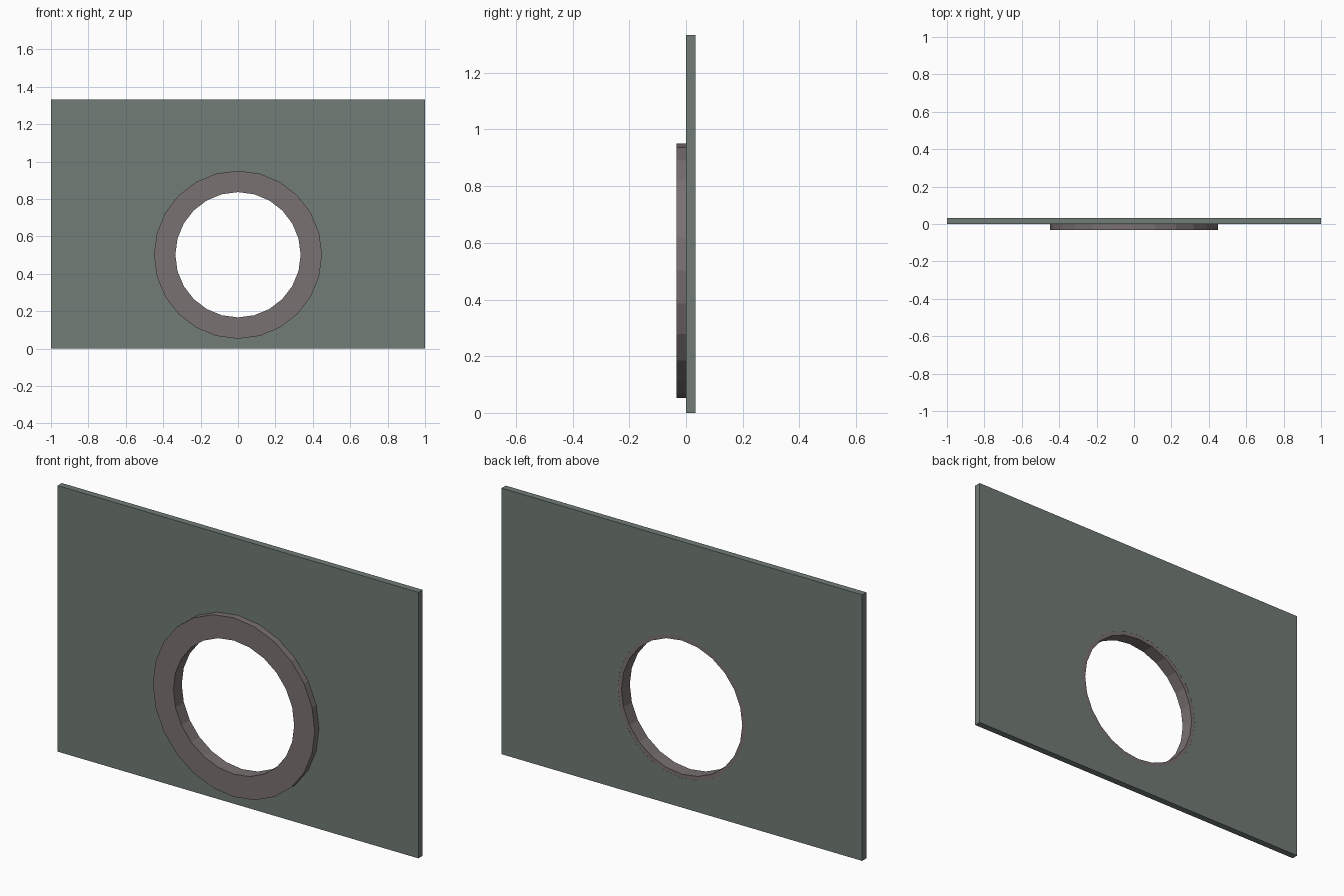
import bpy, bmesh, math

if "Cube" in bpy.data.objects:
    bpy.data.objects.remove(bpy.data.objects["Cube"])

SIDES = 24
T = 0.0333           # wall thickness
CENTRE_Z = 0.502     # height of the round opening


def material(name, rgb):
    m = bpy.data.materials.new(name)
    m.diffuse_color = (*rgb, 1.0)
    m.use_nodes = True
    m.node_tree.nodes["Principled BSDF"].inputs["Base Color"].default_value = m.diffuse_color
    return m


def add_object(name, bm, mat=None):
    bmesh.ops.recalc_face_normals(bm, faces=bm.faces)
    me = bpy.data.meshes.new(name)
    bm.to_mesh(me)
    bm.free()
    ob = bpy.data.objects.new(name, me)
    bpy.context.collection.objects.link(ob)
    if mat:
        me.materials.append(mat)
    return ob


def circle(bm, radius, y):
    steps = [math.tau * i / SIDES for i in range(SIDES)]
    return [bm.verts.new((radius * math.sin(a), y, CENTRE_Z + radius * math.cos(a)))
            for a in steps]


def ring(name, r_out, r_in, y0, y1, mat):
    bm = bmesh.new()
    loops = [circle(bm, r, y) for r, y in
             ((r_out, y0), (r_out, y1), (r_in, y1), (r_in, y0))]
    for k in range(4):
        a, b = loops[k], loops[(k + 1) % 4]
        for i in range(SIDES):
            j = (i + 1) % SIDES
            bm.faces.new((a[i], a[j], b[j], b[i]))
    return add_object(name, bm, mat)


wall_mat = material("wall_green_grey", (0.165, 0.20, 0.18))
trim_mat = material("trim_brown_grey", (0.195, 0.165, 0.165))

# Wall panel
bm = bmesh.new()
bmesh.ops.create_cube(bm, size=1)
bmesh.ops.scale(bm, vec=(2, T, 4 / 3), verts=bm.verts)
bmesh.ops.translate(bm, vec=(0, T / 2, 2 / 3), verts=bm.verts)
wall = add_object("wall_panel", bm, wall_mat)

# Round opening, its edge hidden inside the window trim
bm = bmesh.new()
front, back = circle(bm, 0.355, -0.2), circle(bm, 0.355, 0.2)
bm.faces.new(front)
bm.faces.new(back)
for i in range(SIDES):
    j = (i + 1) % SIDES
    bm.faces.new((front[i], front[j], back[j], back[i]))
cutter = add_object("opening_cutter", bm)
cutter.hide_render = True
cutter.hide_viewport = True
cutter.display_type = 'WIRE'

cut = wall.modifiers.new("opening", 'BOOLEAN')
cut.operation = 'DIFFERENCE'
cut.solver = 'EXACT'
cut.object = cutter

# Window trim: stands proud at the front, just short of flush at the back
ring("window_trim", 0.449, 0.335, -T, T - 0.0005, trim_mat)
